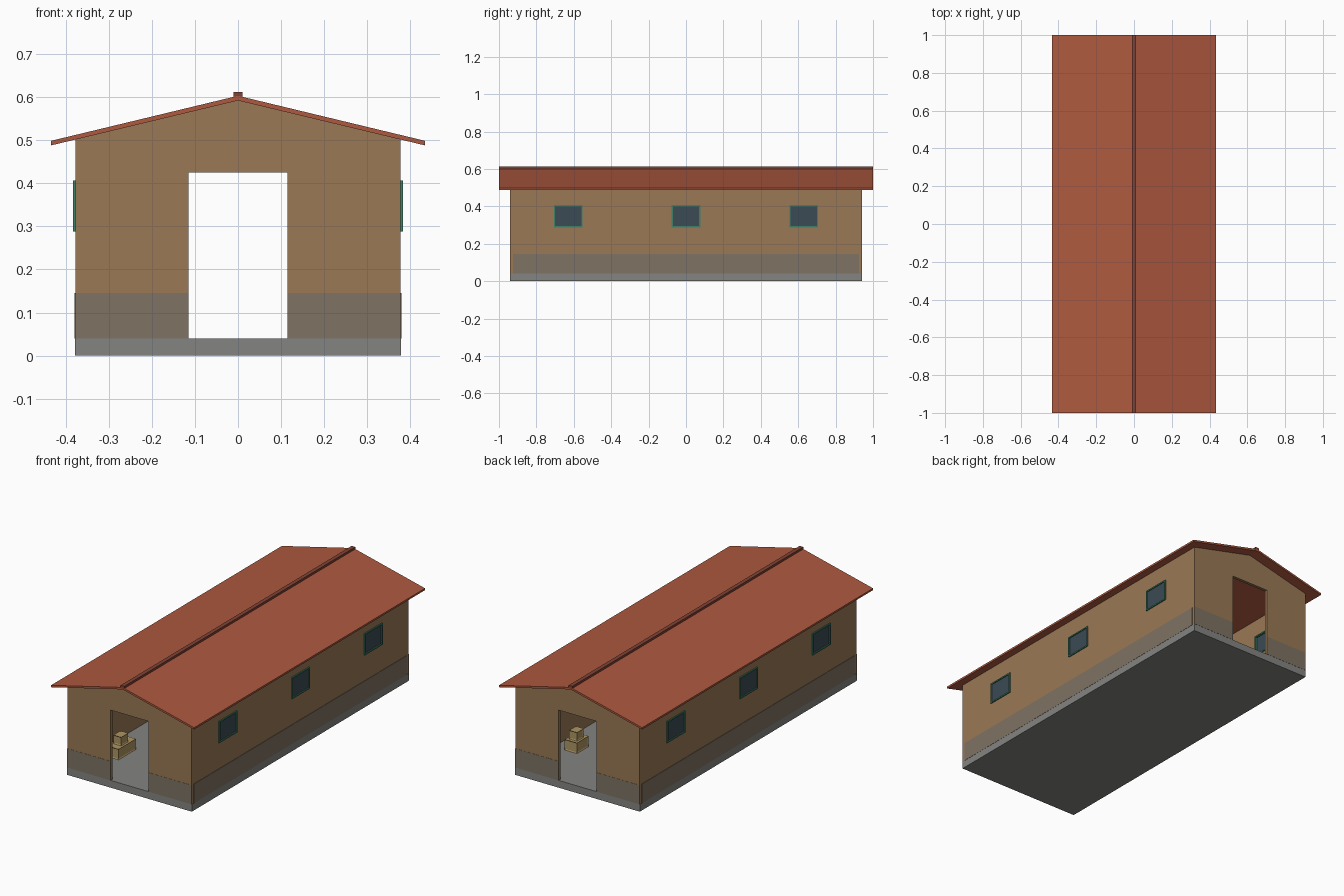
import bpy, bmesh

if "Cube" in bpy.data.objects:
    bpy.data.objects.remove(bpy.data.objects["Cube"])

def material(name, rgb):
    m = bpy.data.materials.new(name)
    m.diffuse_color = (*rgb, 1)
    m.use_nodes = True
    m.node_tree.nodes["Principled BSDF"].inputs["Base Color"].default_value = m.diffuse_color
    return m

WALL = material("wall_plaster", (0.32, 0.19, 0.09))
PLINTH = material("plinth_stone", (0.21, 0.17, 0.125))
SLAB = material("concrete", (0.23, 0.23, 0.22))
ROOF = material("roof_red", (0.42, 0.10, 0.05))
RIDGE = material("ridge_red", (0.22, 0.055, 0.035))
FRAME = material("window_green", (0.05, 0.22, 0.14))
GLASS = material("window_glass", (0.045, 0.07, 0.09))
WOOD = material("crate_wood", (0.42, 0.30, 0.12))

def finish(name, bm, mat):
    bmesh.ops.recalc_face_normals(bm, faces=bm.faces)
    me = bpy.data.meshes.new(name)
    bm.to_mesh(me)
    bm.free()
    me.materials.append(mat)
    ob = bpy.data.objects.new(name, me)
    bpy.context.collection.objects.link(ob)
    return ob

def add_box(bm, x, y, z):
    vs = bmesh.ops.create_cube(bm, size=1)["verts"]
    for v in vs:
        v.co = [(r[0] + r[1]) / 2 + c * (r[1] - r[0]) for c, r in zip(v.co, (x, y, z))]

def boxes(name, mat, *ranges):
    bm = bmesh.new()
    for x, y, z in ranges:
        add_box(bm, x, y, z)
    return finish(name, bm, mat)

def extrude_y(name, mat, profile, y0, y1):
    bm = bmesh.new()
    f = bm.faces.new([bm.verts.new((x, y0, z)) for x, z in profile])
    new = bmesh.ops.extrude_face_region(bm, geom=[f])["geom"]
    bmesh.ops.translate(bm, vec=(0, y1 - y0, 0),
                        verts=[g for g in new if isinstance(g, bmesh.types.BMVert)])
    return finish(name, bm, mat)

def span(s, a, b):
    return tuple(sorted((s * a, s * b)))

W, L, T = 0.377, 0.94, 0.016       # half width, half length, wall thickness
FLOOR, EAVE, PEAK = 0.04, 0.503, 0.592
DOOR, DOOR_TOP = 0.115, 0.425
WIN_Y, WIN_H, WIN_Z = (-0.63, 0, 0.63), 0.077, (0.288, 0.406)

# floor slab
boxes("floor_slab", SLAB, ((-0.378, 0.378), (-L, L), (0, FLOOR)))

# gable walls with a door notch
half = [(DOOR, DOOR_TOP), (DOOR, FLOOR), (W, FLOOR), (W, EAVE)]
gable = half + [(0, PEAK)] + [(-x, z) for x, z in reversed(half)]
extrude_y("front_gable_wall", WALL, gable, -L, -L + T)
extrude_y("back_gable_wall", WALL, gable, L - T, L)

# gable plinths either side of each door
for name, s in (("front", -1), ("back", 1)):
    boxes(name + "_plinth", PLINTH,
          *[(span(k, DOOR, W), span(s, L, L + 0.001), (FLOOR, 0.145)) for k in (-1, 1)])

# side walls, plinths and windows
for side, s in (("left", -1), ("right", 1)):
    wall = boxes(side + "_wall", WALL, (span(s, W - T, W), (-L + T, L - T), (FLOOR, EAVE)))
    cutter = boxes("window_cutter", WALL,
                   *[(span(s, 0.3, 0.45), (y - WIN_H, y + WIN_H), WIN_Z) for y in WIN_Y])
    mod = wall.modifiers.new("openings", "BOOLEAN")
    mod.object = cutter
    mod.solver = "EXACT"
    bpy.context.view_layer.objects.active = wall
    bpy.ops.object.modifier_apply(modifier=mod.name)
    bpy.data.objects.remove(cutter)
    boxes(side + "_plinth", PLINTH,
          (span(s, W, W + 0.002), (-L + T, L - T), (FLOOR, 0.145)))
    for i, y in enumerate(WIN_Y):
        xr, b = span(s, W - T - 0.005, 0.383), 0.007
        y0, y1, (z0, z1) = y - WIN_H, y + WIN_H, WIN_Z
        boxes(f"{side}_window_frame_{i + 1}", FRAME,
              (xr, (y0, y0 + b), (z0, z1)), (xr, (y1 - b, y1), (z0, z1)),
              (xr, (y0 + b, y1 - b), (z0, z0 + b)), (xr, (y0 + b, y1 - b), (z1 - b, z1)))
        boxes(f"{side}_window_pane_{i + 1}", GLASS,
              (span(s, W - 0.010, W + 0.001), (y0 + b, y1 - b), (z0 + b, z1 - b)))

    # roof slope on this side
    extrude_y(side + "_roof_slope", ROOF,
              [(0, 0.603), (s * 0.434, 0.4985), (s * 0.4335, 0.488), (0, 0.592)], -1, 1)

# ridge cap
boxes("ridge_cap", RIDGE, ((-0.011, 0.011), (-1, 1), (0.596, 0.612)))

# stacked crates with recessed panels, one stack at each end
def crate(name, x, y, z):
    bm = bmesh.new()
    add_box(bm, x, y, z)
    bmesh.ops.inset_individual(bm, faces=bm.faces[:], thickness=0.007, depth=-0.003)
    finish(name, bm, WOOD)

for name, s in (("front", -1), ("back", 1)):
    crate(name + "_lower_crate", span(s, 0.22, 0.295), span(s, 0.57 if s < 0 else 0.53, 0.72 if s < 0 else 0.63), (0.04, 0.098))
    crate(name + "_upper_crate", span(s, 0.232, 0.28), span(s, 0.62 if s < 0 else 0.555, 0.68 if s < 0 else 0.612), (0.098, 0.145))
